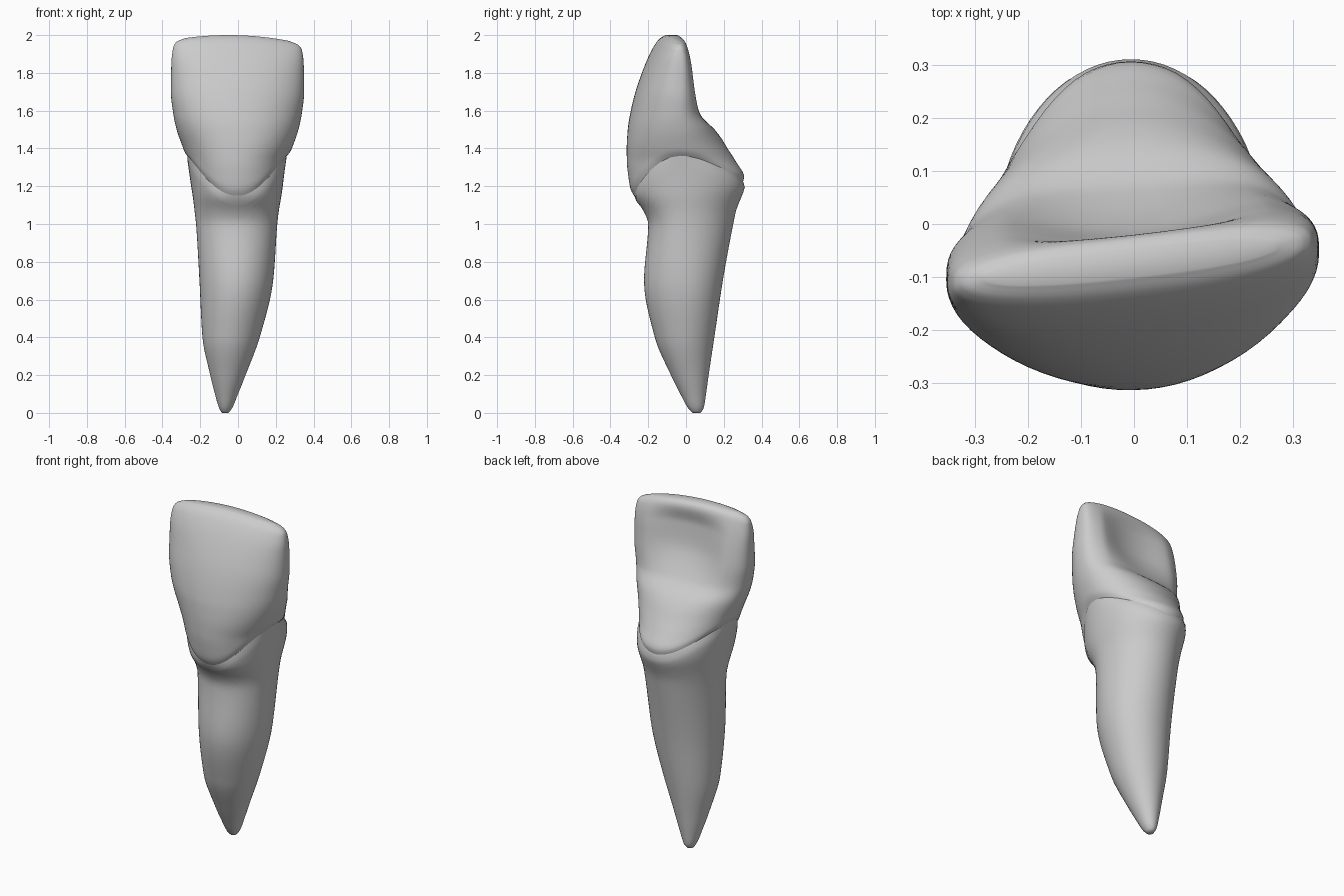
import bpy, bmesh, math

if "Cube" in bpy.data.objects:
    bpy.data.objects.remove(bpy.data.objects["Cube"])

SEG = 72
# height, left x, right x, front y, back y
OUTLINE = [
    (0.00, -0.085, -0.050, 0.035, 0.075), (0.02, -0.098, -0.034, 0.015, 0.092),
    (0.10, -0.122, 0.000, -0.030, 0.106), (0.20, -0.147, 0.040, -0.080, 0.120),
    (0.40, -0.188, 0.115, -0.165, 0.150), (0.70, -0.204, 0.186, -0.222, 0.195),
    (1.00, -0.222, 0.208, -0.200, 0.250), (1.07, -0.230, 0.216, -0.225, 0.265),
    (1.15, -0.240, 0.230, -0.283, 0.296), (1.20, -0.248, 0.237, -0.297, 0.313),
    (1.25, -0.255, 0.243, -0.305, 0.309), (1.33, -0.268, 0.255, -0.313, 0.265),
    (1.40, -0.290, 0.285, -0.314, 0.220), (1.50, -0.325, 0.320, -0.308, 0.160),
    (1.58, -0.342, 0.337, -0.295, 0.092), (1.70, -0.355, 0.350, -0.265, 0.050),
    (1.85, -0.353, 0.348, -0.208, 0.016), (1.95, -0.343, 0.338, -0.155, -0.008),
    (1.985, -0.325, 0.318, -0.125, -0.024), (2.00, -0.280, 0.270, -0.100, -0.045)]
# height, y of widest point, front roundness, back roundness, hollow depth, twist
SHAPE = [
    (0.00, 0.055, 2.0, 2.0, 0.0, 0.0), (0.40, 0.00, 2.0, 2.0, 0.0, 0.0),
    (1.20, 0.00, 2.1, 2.0, 0.0, 0.0), (1.42, -0.04, 2.1, 2.0, 0.0, 0.02),
    (1.58, -0.07, 2.1, 2.3, 0.025, 0.06), (1.75, -0.08, 2.1, 3.0, 0.055, 0.08),
    (1.87, -0.08, 2.2, 3.2, 0.045, 0.10), (1.97, -0.075, 2.3, 2.8, 0.006, 0.11),
    (2.00, -0.07, 2.4, 2.4, 0.0, 0.11)]


def sample(table, z):
    """Smooth interpolation of a table of rows keyed by height."""
    z = min(max(z, table[0][0]), table[-1][0])
    i = max(k for k in range(len(table) - 1) if table[k][0] <= z)
    a, b = table[i], table[i + 1]
    p, q = table[max(i - 1, 0)], table[min(i + 2, len(table) - 1)]
    h = b[0] - a[0]
    t = (z - a[0]) / h
    out = []
    for k in range(1, len(a)):
        d = (b[k] - a[k]) / h
        d0 = (a[k] - p[k]) / (a[0] - p[0]) if p is not a else d
        d1 = (q[k] - b[k]) / (q[0] - b[0]) if q is not b else d
        m0 = 2 * d0 * d / (d0 + d) if d0 * d > 0 else 0
        m1 = 2 * d1 * d / (d1 + d) if d1 * d > 0 else 0
        out.append(a[k] * (1 + 2 * t) * (1 - t) ** 2 + m0 * h * t * (1 - t) ** 2
                   + b[k] * t * t * (3 - 2 * t) + m1 * h * t * t * (t - 1))
    return out


def neck_line(a):
    """Height of the curved border between crown and root."""
    low = 1.15 if math.sin(a) < 0 else 1.225
    if abs(math.sin(a)) < 1e-6:
        return 1.36
    return low + (1.36 - low) * math.cos(a) ** 2


def point(a, z, scale):
    xl, xr, yf, yb = sample(OUTLINE, z)
    yc, nf, nb, hollow, twist = sample(SHAPE, z)
    c, s = math.cos(a), math.sin(a)
    n = nf if s < 0 else nb
    u = math.copysign(abs(c) ** (2 / n), c)
    v = abs(s) ** (2 / n)
    x = (xl + xr) / 2 + (xr - xl) / 2 * u * scale
    y = yc + ((yf - yc) if s < 0 else (yb - yc)) * v * scale
    if s > 0:
        y -= hollow * max(0, 1 - (u / 0.72) ** 2) ** 1.3
    y += twist * x
    blend = min(max((z - 1.75) / 0.25, 0), 1)
    return x, y, z - 0.3 * blend * blend * (x + 0.05) ** 2


def loft(name, rings, cap_first, cap_last):
    bm = bmesh.new()
    loops = [[bm.verts.new(p) for p in ring] for ring in rings]
    for lo, hi in zip(loops, loops[1:]):
        for i in range(SEG):
            j = (i + 1) % SEG
            bm.faces.new((lo[i], lo[j], hi[j], hi[i]))
    for wanted, lp in ((cap_first, loops[0]), (cap_last, loops[-1])):
        if wanted:  # strip of faces across the ring
            for i in range(SEG // 2):
                quad = [lp[i], lp[i + 1], lp[-i - 1], lp[-i % SEG]]
                bm.faces.new(list(dict.fromkeys(quad)))
    bmesh.ops.recalc_face_normals(bm, faces=bm.faces)
    # an open shell still needs its normals facing out
    f = max(bm.faces, key=lambda f: f.calc_center_median().x)
    if f.normal.x < 0:
        bmesh.ops.reverse_faces(bm, faces=bm.faces)
    me = bpy.data.meshes.new(name)
    bm.to_mesh(me)
    bm.free()
    for p in me.polygons:
        p.use_smooth = True
    ob = bpy.data.objects.new(name, me)
    bpy.context.collection.objects.link(ob)


ANGLES = [2 * math.pi * i / SEG for i in range(SEG)]
GROOVE = 0.03

# root: tip up to the neck line, pinched slightly where it meets the crown
root = []
for k in range(51):
    t = (k / 50) ** 1.25
    pinch = 1 - GROOVE * max(0, (t - 0.96) / 0.04) ** 2
    root.append([point(a, neck_line(a) * t, pinch) for a in ANGLES])
loft("root", root, True, False)

# crown: enamel edge at the neck line up to the biting edge
crown = []
for k in range(61):
    t = 1 - (1 - k / 60) ** 1.4
    pinch = 1 - GROOVE * max(0, 1 - t / 0.05) ** 2
    crown.append([point(a, neck_line(a) + (2 - neck_line(a)) * t, pinch) for a in ANGLES])
loft("crown", crown, False, True)
